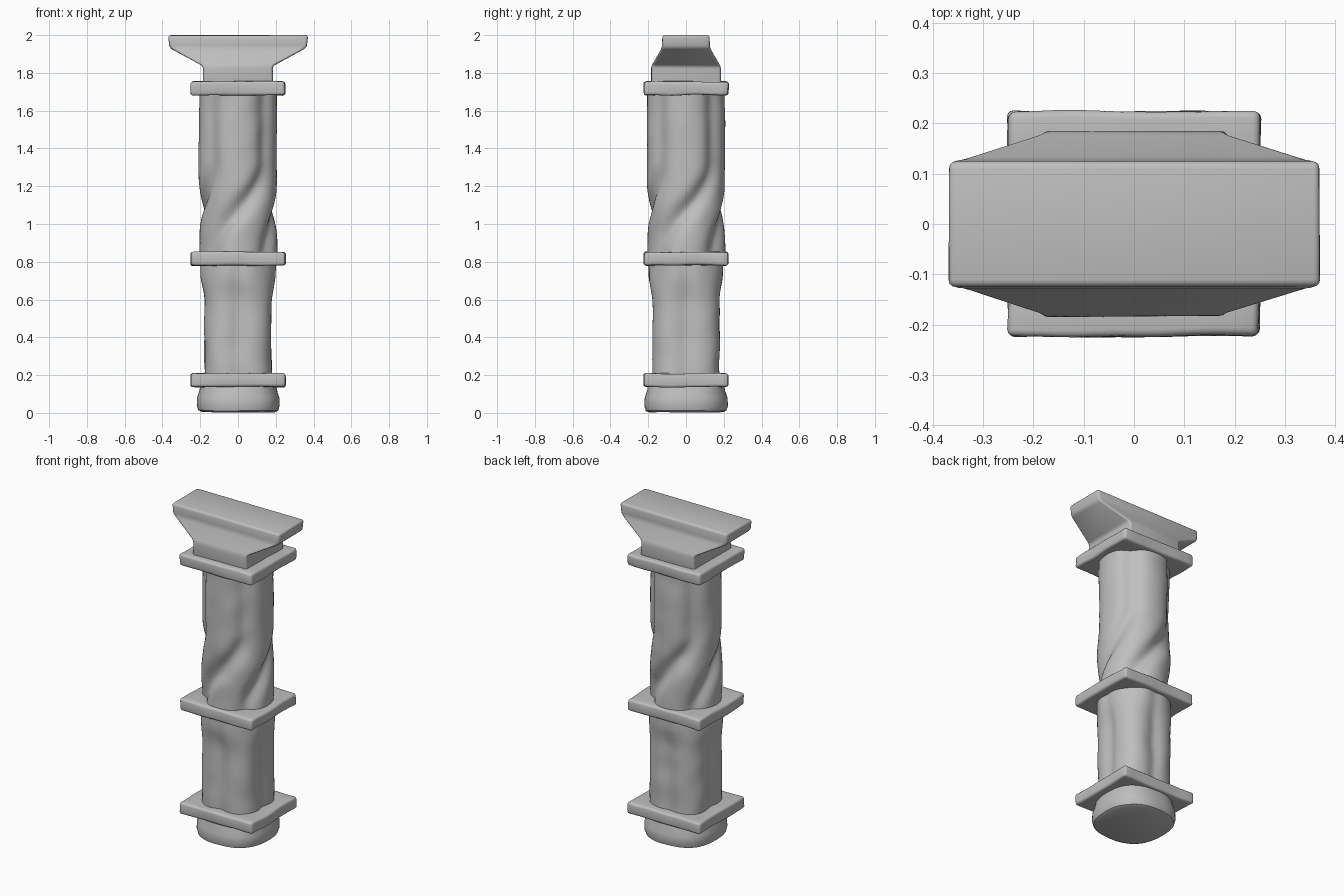
import bpy, bmesh, math
from mathutils import Vector, noise

cube = bpy.data.objects.get("Cube")
if cube:
    bpy.data.objects.remove(cube, do_unlink=True)

stone = bpy.data.materials.new("grey stone")
stone.use_nodes = True
GREY = (0.52, 0.52, 0.52, 1)
stone.diffuse_color = GREY
stone.node_tree.nodes["Principled BSDF"].inputs["Base Color"].default_value = GREY


def finish(name, bm, rough, angle=40):
    """Weather the surface slightly and turn it into a smooth-shaded object."""
    for v in bm.verts:
        v.co += noise.noise_vector(v.co * 7) * rough
    bmesh.ops.recalc_face_normals(bm, faces=bm.faces)
    mesh = bpy.data.meshes.new(name)
    bm.to_mesh(mesh)
    bm.free()
    mesh.materials.append(stone)
    obj = bpy.data.objects.new(name, mesh)
    bpy.context.collection.objects.link(obj)
    bpy.ops.object.select_all(action="DESELECT")
    obj.select_set(True)
    bpy.context.view_layer.objects.active = obj
    bpy.ops.object.shade_smooth_by_angle(angle=math.radians(angle))


def loft(rings):
    """Skin a stack of equal-length rings and cap both ends."""
    bm = bmesh.new()
    loops = [[bm.verts.new(p) for p in ring] for ring in rings]
    n = len(loops[0])
    for low, high in zip(loops, loops[1:]):
        for i in range(n):
            j = (i + 1) % n
            bm.faces.new((low[i], low[j], high[j], high[i]))
    bm.faces.new(loops[0][::-1])
    bm.faces.new(loops[-1])
    bm.normal_update()
    return bm


def polar_ring(radius, z, turn=0, count=72):
    ring = []
    for i in range(count):
        a = math.tau * i / count
        r = radius(a)
        ring.append((r * math.cos(a + turn), r * math.sin(a + turn), z))
    return ring


def smooth(t):
    t = min(max(t, 0), 1)
    return t * t * (3 - 2 * t)


def groove(a, width):
    """Soft groove weight, strongest midway between the four lobes on the axes."""
    d = a % (math.pi / 2) - math.pi / 4
    return math.exp(-(d / math.radians(width)) ** 2)


def squircle(size, power):
    return lambda a: size / (abs(math.cos(a)) ** power + abs(math.sin(a)) ** power) ** (1 / power)


# Foot: a soft rounded square block
foot_profile = [(0.195, 0.004), (0.212, 0.012), (0.22, 0.04), (0.218, 0.08),
                (0.205, 0.12), (0.2, 0.16)]
finish("foot", loft([polar_ring(squircle(s, 2.5), z) for s, z in foot_profile]), 0.004)

# Lower shaft: rounded square with shallow face grooves, swelling rounder at the top
rings = []
square = squircle(0.181, 3.1)
for k in range(25):
    z = 0.18 + 0.62 * k / 24
    swell = smooth((z - 0.58) / 0.16)

    def lower_radius(a):
        body = square(a) * (1 - swell) + 0.207 * swell
        return body - 0.014 * groove(a + math.pi / 4, 13)
    rings.append(polar_ring(lower_radius, z))
finish("lower_shaft", loft(rings), 0.006)

# Upper shaft: round with four grooves that make a quarter turn, then run straight
rings = []
for k in range(49):
    z = 0.82 + 0.9 * k / 48
    turn = smooth((z - 0.81) / 0.52) * math.pi / 2
    twist = math.exp(-((z - 1.07) / 0.16) ** 2)
    rings.append(polar_ring(
        lambda a: 0.206 - (0.022 + 0.016 * twist) * groove(a, 14 + 6 * twist), z, turn))
finish("upper_shaft", loft(rings), 0.006)

# Collars: three worn square slabs
for name, z in (("bottom_collar", 0.173), ("middle_collar", 0.816), ("top_collar", 1.718)):
    bm = bmesh.new()
    bmesh.ops.create_cube(bm, size=1)
    bmesh.ops.scale(bm, vec=(0.5, 0.446, 0.072), verts=bm.verts)
    bmesh.ops.bevel(bm, geom=bm.edges[:], offset=0.014, segments=3, profile=0.5,
                    affect="EDGES")
    long_edges = [e for e in bm.edges if e.calc_length() > 0.2]
    bmesh.ops.subdivide_edges(bm, edges=long_edges, cuts=11, use_grid_fill=True)
    bmesh.ops.translate(bm, vec=Vector((0, 0, z)), verts=bm.verts)
    finish(name, bm, 0.006)

# Capital: square neck widening sideways into a narrow bracket head
capital_profile = [(0.186, 0.184, 1.74), (0.184, 0.184, 1.835),
                   (0.362, 0.126, 1.932), (0.37, 0.124, 2.0)]
bm = loft([[(-x, -y, z), (x, -y, z), (x, y, z), (-x, y, z)] for x, y, z in capital_profile])
sharp = [e for e in bm.edges if e.calc_face_angle(0) > math.radians(20)]
bmesh.ops.bevel(bm, geom=sharp, offset=0.014, segments=3, profile=0.5, affect="EDGES")
finish("capital", bm, 0.003)
